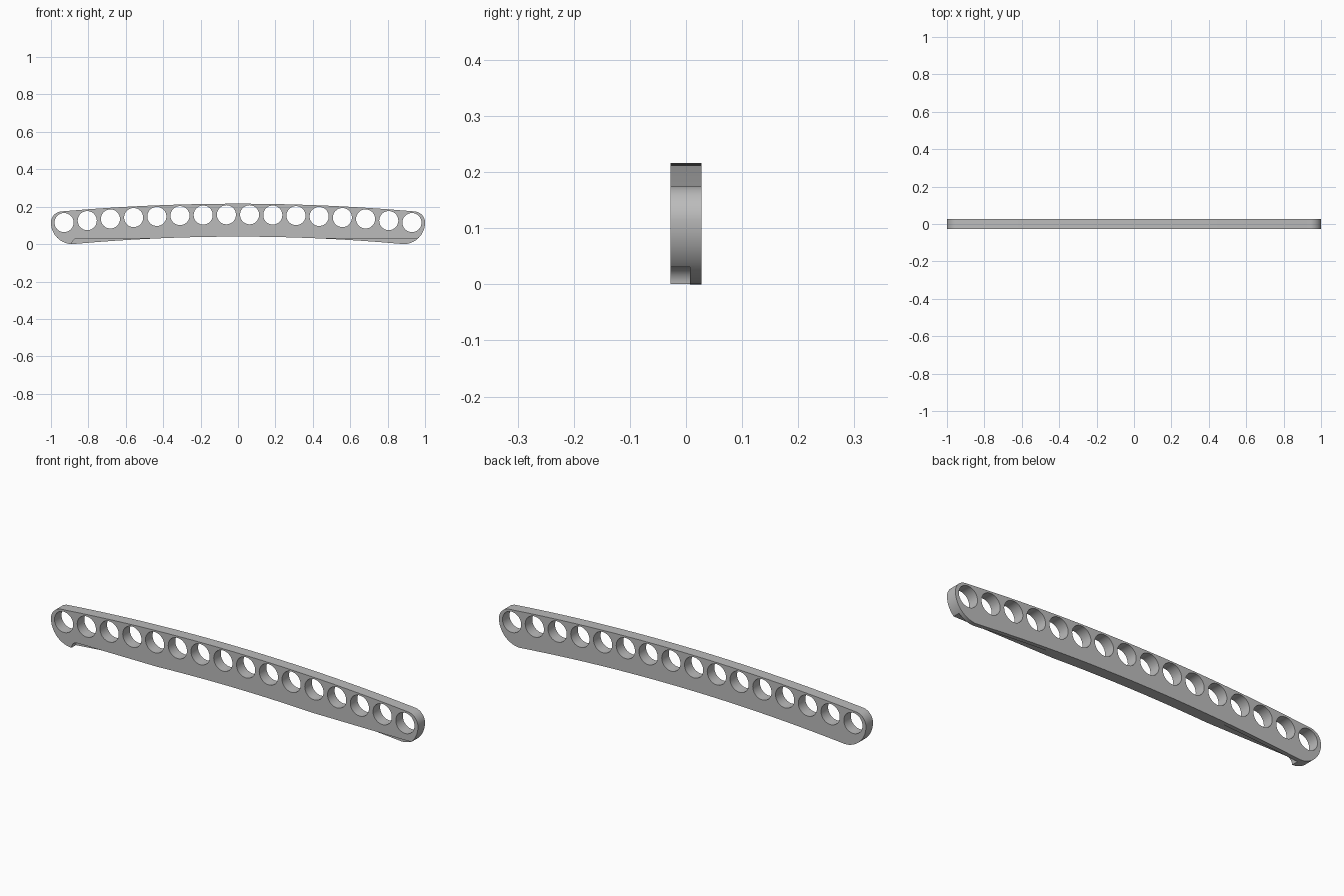
import bpy, bmesh
from math import cos, sin, pi, radians
from mathutils import Vector

cube = bpy.data.objects.get("Cube")
if cube:
    bpy.data.objects.remove(cube, do_unlink=True)

HALF = 0.0275          # half of the bar thickness
HOLES = 16
PITCH = 0.124


def arc(cx, cz, r, start, end, steps):
    """Points on a circle in the XZ plane, angles in degrees."""
    angles = [radians(start + (end - start) * i / steps) for i in range(steps + 1)]
    return [(cx + r * cos(a), cz + r * sin(a)) for a in angles]


def prism(name, loops, y0, y1):
    """Extrude closed XZ outlines along Y into one object."""
    bm = bmesh.new()
    for pts in loops:
        face = bm.faces.new([bm.verts.new((x, y0, z)) for x, z in pts])
        out = bmesh.ops.extrude_face_region(bm, geom=[face], use_keep_orig=True)
        moved = [g for g in out["geom"] if isinstance(g, bmesh.types.BMVert)]
        bmesh.ops.translate(bm, verts=moved, vec=Vector((0, y1 - y0, 0)))
    bmesh.ops.recalc_face_normals(bm, faces=bm.faces[:])
    mesh = bpy.data.meshes.new(name)
    bm.to_mesh(mesh)
    bm.free()
    obj = bpy.data.objects.new(name, mesh)
    bpy.context.collection.objects.link(obj)
    return obj


# Bowed bar outline: the right half, then its mirror
def top_z(x):
    return 0.216 - 0.0465 * x * x


def bottom_z(x):
    return 0.04 - 0.0511 * x * x


STEPS = 24
bottom = [(0.885 * i / STEPS, bottom_z(0.885 * i / STEPS)) for i in range(STEPS)]
lower_end = arc(0.885, 0.115, 0.115, -90, 0, 16)
upper_end = arc(0.94, 0.115, 0.06, 0, 90, 12)[1:]
top = [(0.94 * i / STEPS, top_z(0.94 * i / STEPS)) for i in range(STEPS - 1, -1, -1)]
right = bottom + lower_end + upper_end + top
left = [(-x, z) for x, z in reversed(right[1:-1])]
bar = prism("curved_bar", [right + left], -HALF, HALF)

# Row of round holes following the bow
circles = []
for i in range(HOLES):
    x = (i - (HOLES - 1) / 2) * PITCH
    circles.append(arc(x, 0.157 - 0.0485 * x * x, 0.051, 0, 352.5, 47))
hole_cutter = prism("hole_cutter", circles, -0.1, 0.1)

# Straight rebate along the lower front edge, rounded at one end and open at the other
rebate = arc(-0.857, 0, 0.031, 180, 90, 10) + [(1.2, 0.031), (1.2, -0.1), (-0.888, -0.1)]
rebate_cutter = prism("rebate_cutter", [rebate], -0.1, 0.007)

cutters = [hole_cutter, rebate_cutter]
for cutter in cutters:
    cutter.hide_render = True
    mod = bar.modifiers.new(cutter.name, "BOOLEAN")
    mod.operation = "DIFFERENCE"
    mod.solver = "EXACT"
    mod.object = cutter

# Bake the cuts and drop the cutters
graph = bpy.context.evaluated_depsgraph_get()
mesh = bpy.data.meshes.new_from_object(bar.evaluated_get(graph))
bar.modifiers.clear()
bar.data = mesh
for cutter in cutters:
    bpy.data.objects.remove(cutter, do_unlink=True)

# Plain grey finish
grey = bpy.data.materials.new("mid_grey")
grey.use_nodes = True
colour = (0.5, 0.5, 0.5, 1)
grey.diffuse_color = colour
grey.node_tree.nodes["Principled BSDF"].inputs["Base Color"].default_value = colour
mesh.materials.clear()
mesh.materials.append(grey)
for poly in mesh.polygons:
    poly.material_index = 0

bpy.ops.object.select_all(action="DESELECT")
bar.select_set(True)
bpy.context.view_layer.objects.active = bar
bpy.ops.object.shade_smooth_by_angle(angle=radians(30))
